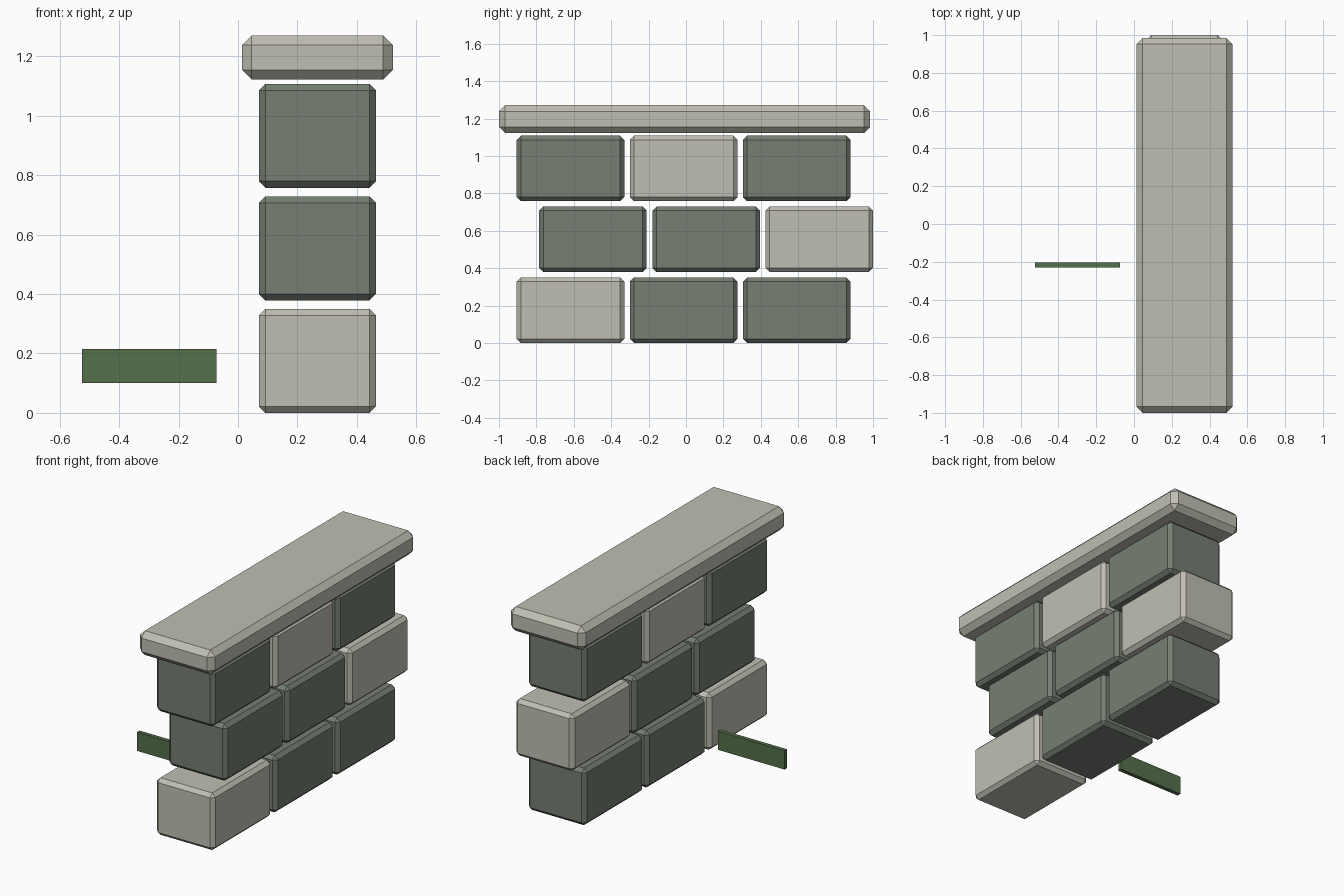
import bpy
import bmesh
from mathutils import Vector

cube = bpy.data.objects.get("Cube")
if cube:
    bpy.data.objects.remove(cube, do_unlink=True)


def material(name, colour):
    mat = bpy.data.materials.new(name)
    mat.use_nodes = True
    mat.diffuse_color = (*colour, 1)
    mat.node_tree.nodes["Principled BSDF"].inputs["Base Color"].default_value = (*colour, 1)
    return mat


def block(name, low, high, mat, chamfer=0):
    """Flat-shaded box between two corners, with chamfered edges."""
    low, high = Vector(low), Vector(high)
    bm = bmesh.new()
    bmesh.ops.create_cube(bm, size=1)
    bmesh.ops.scale(bm, vec=high - low, verts=bm.verts)
    if chamfer:
        bmesh.ops.bevel(bm, geom=bm.edges[:], offset=chamfer, offset_type='OFFSET',
                        segments=1, affect='EDGES')
    mesh = bpy.data.meshes.new(name)
    bm.to_mesh(mesh)
    bm.free()
    mesh.materials.append(mat)
    obj = bpy.data.objects.new(name, mesh)
    obj.location = (low + high) / 2
    bpy.context.collection.objects.link(obj)
    return obj


pale = material("pale_stone", (0.53, 0.52, 0.45))
dark = material("dark_stone", (0.18, 0.21, 0.17))
green = material("leaf_green", (0.09, 0.16, 0.07))

# Three staggered courses of stones, one pale stone in each
LEFT, RIGHT = 0.07, 0.465
LENGTH, HEIGHT, PITCH_Y, PITCH_Z = 0.575, 0.35, 0.605, 0.379
courses = [("lower", -0.905, 0), ("middle", -0.785, 2), ("upper", -0.905, 1)]
for row, (course, start, pale_index) in enumerate(courses):
    z = row * PITCH_Z
    for i in range(3):
        y = start + i * PITCH_Y
        block(f"{course}_stone_{i + 1}", (LEFT, y, z), (RIGHT, y + LENGTH, z + HEIGHT),
              pale if i == pale_index else dark, 0.022)

# Overhanging coping slab
block("coping_slab", (0.013, -1, 1.122), (0.522, 0.985, 1.271), pale, 0.033)

# Thin green strip beside the wall
block("grass_strip", (-0.525, -0.23, 0.1), (-0.073, -0.205, 0.215), green)
